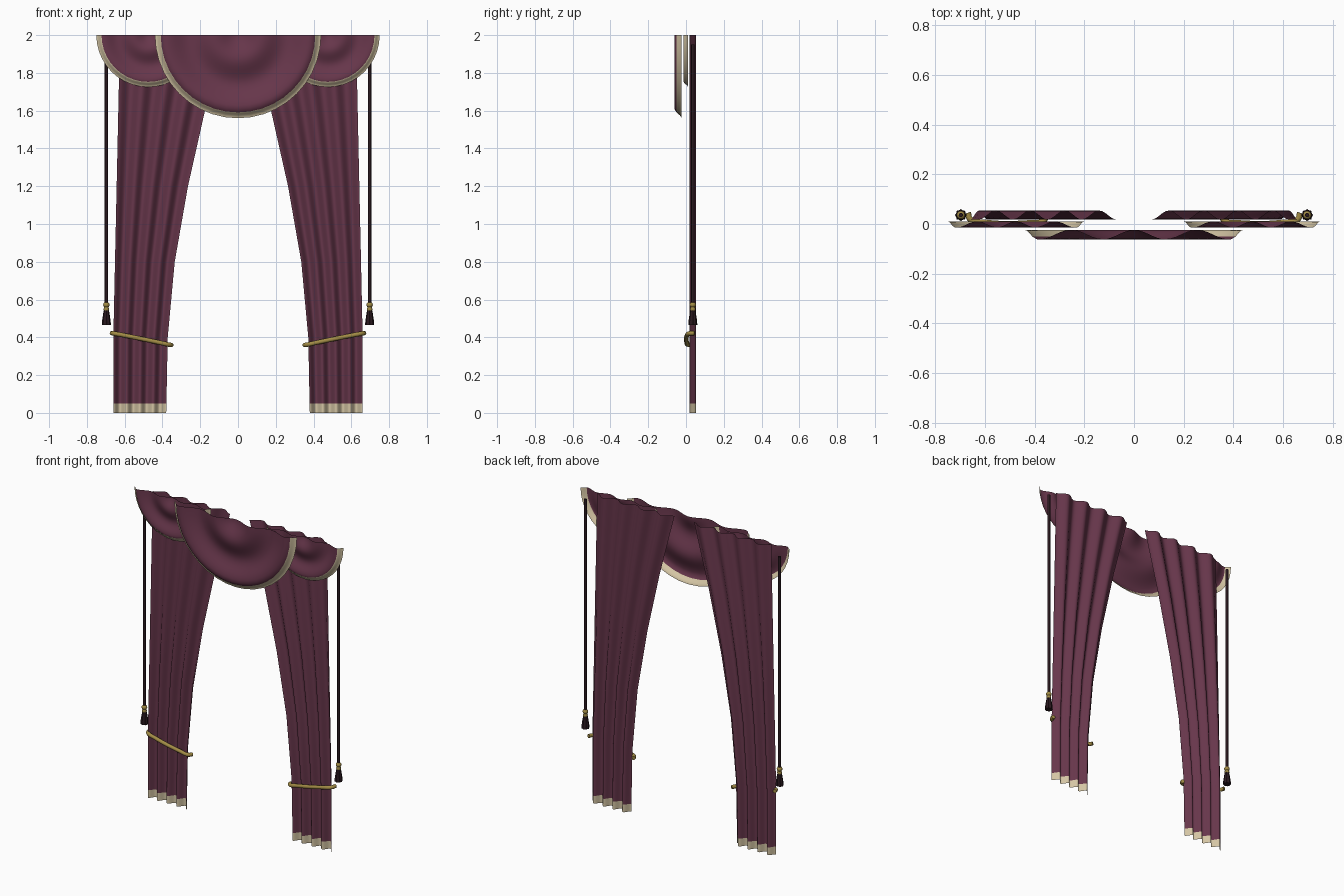
import bpy
import bmesh
from math import sin, cos, pi

cube = bpy.data.objects.get("Cube")
if cube:
    bpy.data.objects.remove(cube)


def material(name, rgb):
    m = bpy.data.materials.new(name)
    m.use_nodes = True
    m.diffuse_color = (*rgb, 1)
    bsdf = m.node_tree.nodes["Principled BSDF"]
    bsdf.inputs["Base Color"].default_value = (*rgb, 1)
    bsdf.inputs["Roughness"].default_value = 0.8
    return m


PLUM = material("plum cloth", (0.135, 0.037, 0.07))
CREAM = material("cream trim", (0.66, 0.56, 0.37))
GOLD = material("gold rope", (0.36, 0.26, 0.06))
DARK = material("dark cord", (0.022, 0.009, 0.013))


def lerp_table(table, v):
    """Piecewise linear lookup in (key, value) pairs."""
    for (a, p), (b, q) in zip(table, table[1:]):
        if v <= b:
            return p + (q - p) * (v - a) / (b - a)
    return table[-1][1]


def sheet(name, us, vs, point, trimmed):
    """Open cloth surface facing the front; trimmed(u, v) picks the cream faces."""
    bm = bmesh.new()
    grid = [[bm.verts.new(point(u, v)) for u in us] for v in vs]
    for j in range(len(vs) - 1):
        for i in range(len(us) - 1):
            f = bm.faces.new((grid[j][i], grid[j][i + 1], grid[j + 1][i + 1], grid[j + 1][i]))
            f.smooth = True
            f.material_index = int(trimmed((us[i] + us[i + 1]) / 2, (vs[j] + vs[j + 1]) / 2))
    bmesh.ops.remove_doubles(bm, verts=bm.verts, dist=0.0001)
    bm.normal_update()
    if sum(f.normal.y * f.calc_area() for f in bm.faces) > 0:
        bmesh.ops.reverse_faces(bm, faces=bm.faces)
    mesh = bpy.data.meshes.new(name)
    bm.to_mesh(mesh)
    bm.free()
    mesh.materials.append(PLUM)
    mesh.materials.append(CREAM)
    obj = bpy.data.objects.new(name, mesh)
    bpy.context.collection.objects.link(obj)


def steps(n):
    return [i / n for i in range(n + 1)]


def lathe(name, profile, mat, x, y, sides=12, flute=0.0):
    """Closed turned shape from (radius, z) pairs, optionally fluted."""
    bm = bmesh.new()
    rings = []
    for r, z in profile:
        ring = []
        for i in range(sides):
            a = 2 * pi * i / sides
            k = r * (1 - flute * (i % 2))
            ring.append(bm.verts.new((x + k * cos(a), y + k * sin(a), z)))
        rings.append(ring)
    for low, high in zip(rings, rings[1:]):
        for i in range(sides):
            k = (i + 1) % sides
            bm.faces.new((low[i], low[k], high[k], high[i])).smooth = flute == 0
    bm.faces.new(rings[0])
    bm.faces.new(rings[-1])
    bmesh.ops.recalc_face_normals(bm, faces=bm.faces)
    mesh = bpy.data.meshes.new(name)
    bm.to_mesh(mesh)
    bm.free()
    mesh.materials.append(mat)
    obj = bpy.data.objects.new(name, mesh)
    bpy.context.collection.objects.link(obj)


def rope(name, points, radius, mat):
    curve = bpy.data.curves.new(name, "CURVE")
    curve.dimensions = "3D"
    curve.bevel_depth = radius
    curve.bevel_resolution = 2
    curve.resolution_u = 6
    curve.use_fill_caps = True
    spline = curve.splines.new("BEZIER")
    spline.bezier_points.add(len(points) - 1)
    for bp, co in zip(spline.bezier_points, points):
        bp.co = co
        bp.handle_left_type = bp.handle_right_type = "AUTO"
    curve.materials.append(mat)
    obj = bpy.data.objects.new(name, curve)
    bpy.context.collection.objects.link(obj)


# Pleated curtain panels, gathered towards the bottom
INNER = [(0, 0.38), (0.4, 0.372), (0.8, 0.335), (1.2, 0.265), (1.6, 0.175), (2, 0.07)]
OUTER = [(0, 0.66), (0.4, 0.66), (2, 0.625)]
HEM = 0.05


def panel(name, side):
    def point(u, z):
        a, b = lerp_table(INNER, z), lerp_table(OUTER, z)
        return side * (a + (b - a) * u), 0.036 - 0.018 * cos(8 * pi * u), z

    sheet(name, steps(48), [0, HEM, 0.4, 0.8, 1.2, 1.6, 2], point, lambda u, z: z < HEM)


# Half-round swags with ring folds and a trimmed rim that turns back
FOLDS = [(0, 0), (0.9, 1.55), (1, 2)]


def swag(name, x, y, radius, depth, rim):
    def point(a, t):
        r = radius * t
        wave = cos(2 * pi * lerp_table(FOLDS, t))
        return x - r * cos(pi * a), y + depth * wave, 2 - r * sin(pi * a)

    rings = [rim * t for t in steps(22)] + [rim + (1 - rim) * t for t in steps(4)[1:]]
    sheet(name, steps(20), rings, point, lambda a, t: t > rim)


swag("centre_swag", 0, -0.043, 0.44, 0.019, 0.93)

for label, s in (("left", 1), ("right", -1)):
    panel(label + "_curtain", s)
    swag(label + "_swag", s * 0.475, -0.002, 0.275, 0.012, 0.9)

    # Tieback rope across the front of the panel
    rope(label + "_tieback", [(s * 0.668, 0.045, 0.422), (s * 0.66, 0.02, 0.421),
                              (s * 0.6, 0.006, 0.41), (s * 0.42, 0.004, 0.373),
                              (s * 0.365, 0.012, 0.361), (s * 0.352, 0.034, 0.359)], 0.012, GOLD)

    # Pull cord with tassel
    cx, cy = s * 0.697, 0.036
    lathe(label + "_cord", [(0.009, 0.57), (0.009, 1.95)], DARK, cx, cy, 8)
    ball = [(0.002 + 0.015 * sin(pi * t), 0.572 - 0.015 * cos(pi * t)) for t in steps(8)]
    lathe(label + "_tassel_ball", ball, GOLD, cx, cy)
    lathe(label + "_tassel_collar", [(0.013, 0.542), (0.015, 0.55), (0.011, 0.56)], GOLD, cx, cy)
    lathe(label + "_tassel_skirt", [(0.024, 0.465), (0.023, 0.485), (0.017, 0.525), (0.012, 0.55)],
          DARK, cx, cy, 16, 0.15)
